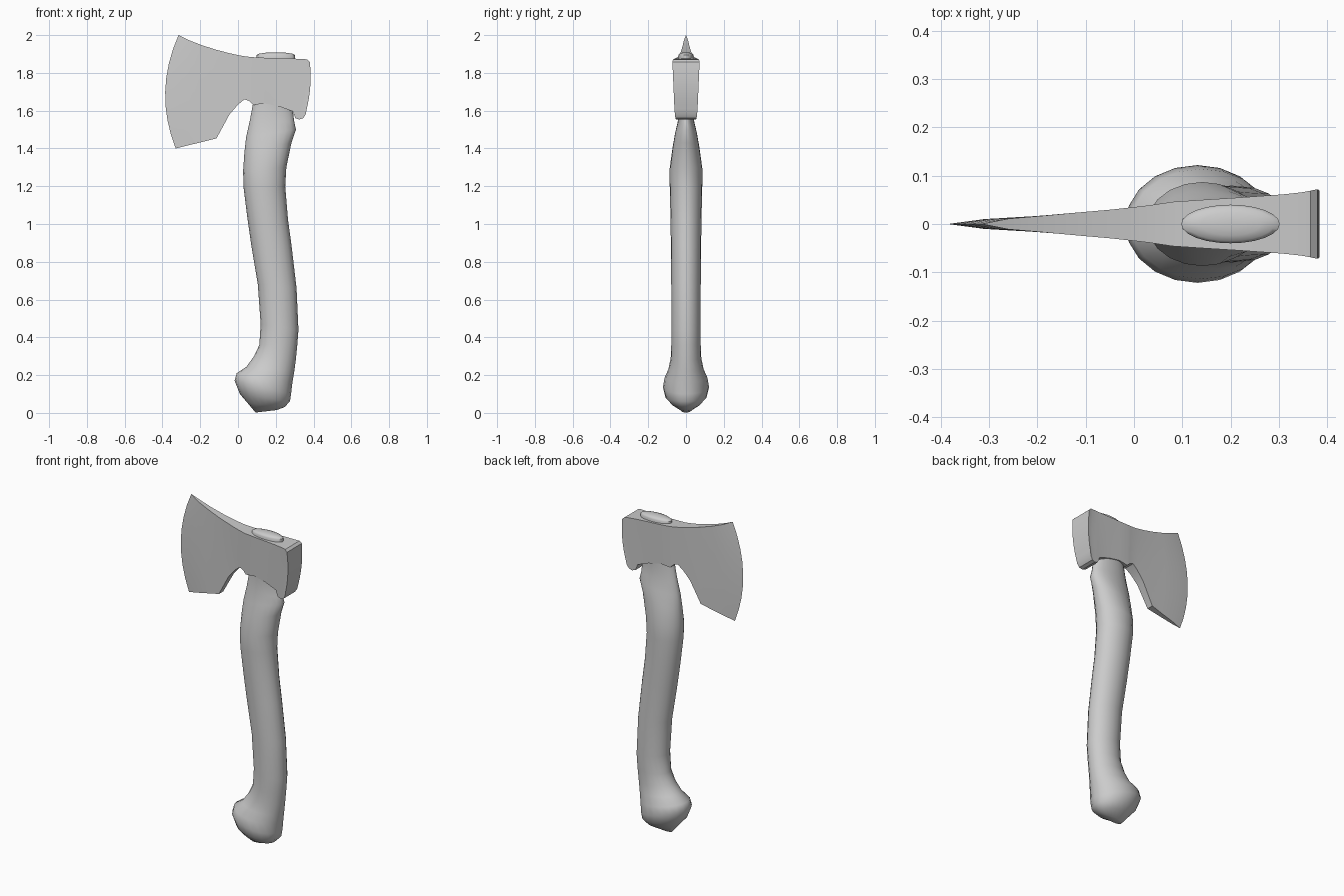
import bpy, bmesh, math


def finish(name, bm, angle):
    bmesh.ops.remove_doubles(bm, verts=bm.verts, dist=0.0005)
    bmesh.ops.recalc_face_normals(bm, faces=bm.faces)
    mesh = bpy.data.meshes.new(name)
    bm.to_mesh(mesh)
    bm.free()
    ob = bpy.data.objects.new(name, mesh)
    bpy.context.collection.objects.link(ob)
    bpy.ops.object.select_all(action='DESELECT')
    ob.select_set(True)
    bpy.context.view_layer.objects.active = ob
    bpy.ops.object.shade_smooth_by_angle(angle=math.radians(angle))
    return ob


def loft(name, loops, angle):
    """Skin a row of closed loops and cap both ends."""
    bm = bmesh.new()
    rings = [[bm.verts.new(p) for p in loop] for loop in loops]
    n = len(rings[0])
    for a, b in zip(rings, rings[1:]):
        for i in range(n):
            j = (i + 1) % n
            bm.faces.new((a[i], a[j], b[j], b[i]))
    bm.faces.new(rings[0])
    bm.faces.new(rings[-1])
    return finish(name, bm, angle)


def oval(xl, zl, xr, zr, hy, n=20):
    """Elliptical ring spanning a left and a right outline point."""
    pts = []
    for i in range(n):
        a = 2 * math.pi * i / n
        t = 0.5 + 0.5 * math.cos(a)
        pts.append((xl + (xr - xl) * t, hy * math.sin(a), zl + (zr - zl) * t))
    return pts


# Handle: curved grip with a flared knob at the foot
handle = [
    (.105, 1.88, .300, 1.88, .036), (.080, 1.64, .290, 1.60, .040),
    (.063, 1.55, .298, 1.54, .043), (.043, 1.46, .307, 1.50, .058),
    (.034, 1.38, .283, 1.43, .071), (.027, 1.28, .256, 1.30, .087),
    (.030, 1.19, .250, 1.20, .086), (.050, 1.03, .265, 1.02, .082),
    (.070, .89, .283, .89, .080), (.105, .68, .310, .66, .078),
    (.120, .47, .320, .44, .078), (.113, .36, .314, .36, .078),
    (.085, .30, .306, .28, .081), (.045, .245, .298, .22, .093),
    (-.007, .21, .288, .16, .114), (-.018, .17, .281, .10, .122),
    (.010, .10, .275, .06, .108), (.050, .053, .245, .03, .072),
    (.093, .002, .205, .015, .022)]
loft("handle", [oval(*r) for r in handle], 50)

# Wedge: domed end of the handle showing above the head
wedge = [(0, 1.87, 1), (0, 1.894, 1), (.005, 1.901, .88), (.01, 1.906, .6), (.01, 1.909, .25)]
loft("handle_wedge", [oval(.2 - .102 * s, z, .2 + .102 * s, z, .04 * s, 24)
                      for _, z, s in wedge], 50)

# Axe head: columns from cutting edge to butt
# (x top, z top, x bottom, z bottom, half thickness, outward bow)
columns = [
    (-.315, 2.0, -.330, 1.400, 0, -.063),
    (-.260, 1.973, -.270, 1.415, .011, -.045),
    (-.190, 1.946, -.190, 1.434, .017, -.02),
    (-.114, 1.922, -.114, 1.453, .024, 0),
    (-.045, 1.904, -.045, 1.580, .030, 0),
    (0, 1.894, 0, 1.632, .035, 0),
    (.034, 1.888, .034, 1.660, .039, 0),
    (.060, 1.885, .060, 1.651, .043, 0),
    (.080, 1.883, .080, 1.630, .046, 0),
    (.140, 1.880, .140, 1.638, .050, 0),
    (.220, 1.878, .220, 1.622, .055, 0),
    (.290, 1.876, .290, 1.596, .060, 0),
    (.304, 1.875, .304, 1.560, .061, 0),
    (.325, 1.874, .325, 1.553, .063, 0),
    (.350, 1.873, .345, 1.560, .066, .006),
    (.366, 1.871, .358, 1.580, .069, .009),
    (.380, 1.858, .364, 1.610, .072, .011)]
ROWS = 8
loops = []
for xt, zt, xb, zb, h, bow in columns:
    side = []
    for r in range(ROWS + 1):
        t = r / ROWS
        x = xb + (xt - xb) * t + bow * 4 * t * (1 - t)
        y = h * (.85 + .15 * t)
        side.append((x, y, zb + (zt - zb) * t))
    loops.append(side + [(x, -y, z) for x, y, z in reversed(side)])

bm = bmesh.new()
rings = [[bm.verts.new(p) for p in loop] for loop in loops]
n = len(rings[0])
for a, b in zip(rings, rings[1:]):
    for i in range(n):
        j = (i + 1) % n
        bm.faces.new((a[i], a[j], b[j], b[i]))
# Butt face as matching strips
end = rings[-1]
for i in range(ROWS):
    bm.faces.new((end[i], end[i + 1], end[n - 2 - i], end[n - 1 - i]))
finish("axe_head", bm, 35)
